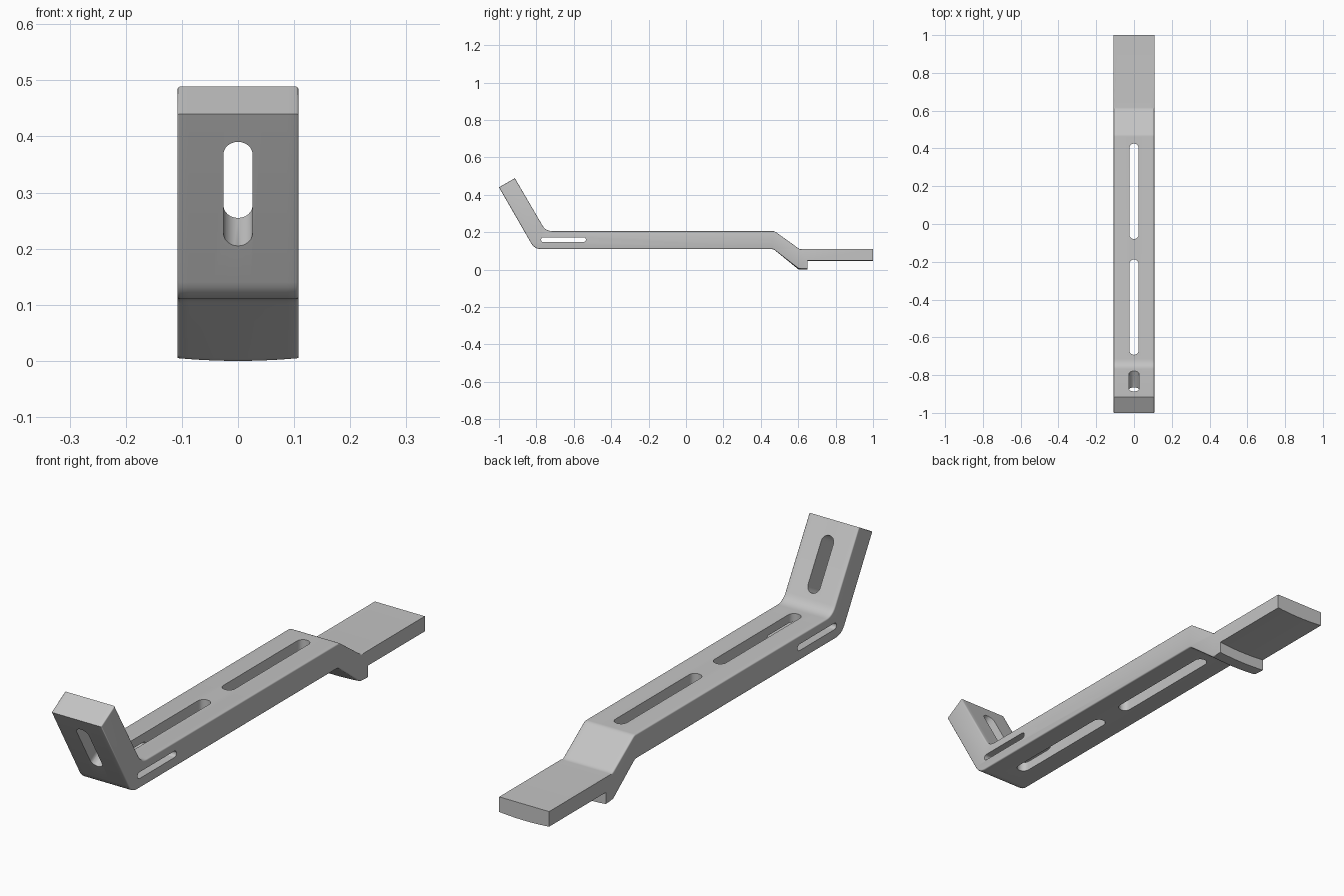
import bpy, bmesh, math
from mathutils import Vector, Matrix

cube = bpy.data.objects.get("Cube")
if cube:
    bpy.data.objects.remove(cube, do_unlink=True)

HALF = 0.108  # half width of the strap

grey = bpy.data.materials.new("satin grey")
grey.use_nodes = True
colour = (0.55, 0.55, 0.55, 1)
grey.diffuse_color = colour
grey.node_tree.nodes["Principled BSDF"].inputs["Base Color"].default_value = colour


def make_object(name, bm):
    bmesh.ops.recalc_face_normals(bm, faces=bm.faces)
    mesh = bpy.data.meshes.new(name)
    bm.to_mesh(mesh)
    bm.free()
    mesh.materials.append(grey)
    obj = bpy.data.objects.new(name, mesh)
    bpy.context.collection.objects.link(obj)
    return obj


def rounded(points, steps=6):
    """Replace each corner (y, z, tangent length) by a fillet arc."""
    out = []
    for i, (y, z, t) in enumerate(points):
        p = Vector((y, z))
        if not t:
            out.append(p)
            continue
        a = p + (Vector(points[i - 1][:2]) - p).normalized() * t
        b = p + (Vector(points[(i + 1) % len(points)][:2]) - p).normalized() * t
        for k in range(steps + 1):
            s = k / steps
            out.append(a * (1 - s) ** 2 + p * 2 * s * (1 - s) + b * s * s)
    return out


def extrude(bm, points, vec):
    face = bm.faces.new([bm.verts.new(p) for p in points])
    new = bmesh.ops.extrude_face_region(bm, geom=[face], use_keep_orig=True)["geom"]
    bmesh.ops.translate(bm, vec=vec, verts=[v for v in new if isinstance(v, bmesh.types.BMVert)])


def slot_cutter(length, radius, depth, matrix, steps=12):
    """Stadium prism: long along local y, cutting along local z."""
    points = []
    for side in (1, -1):
        for k in range(steps + 1):
            a = math.pi * k / steps
            points.append((side * radius * math.cos(a),
                           side * (length / 2 - radius + radius * math.sin(a)), -depth / 2))
    bm = bmesh.new()
    extrude(bm, points, (0, 0, depth))
    bm.transform(matrix)
    return make_object("slot_cutter", bm)


# Side profile (y, z, fillet): raised arm, bar, step down, foot lip and tail
profile = rounded([
    (-1, 0.44, 0), (-0.81, 0.11, 0.035), (0.467, 0.11, 0.012), (0.603, 0.005, 0.008),
    (0.65, 0.005, 0), (0.65, 0.05, 0), (1, 0.05, 0), (1, 0.109, 0),
    (0.608, 0.109, 0.01), (0.473, 0.206, 0.01), (-0.75, 0.206, 0.035), (-0.915, 0.489, 0),
])
bm = bmesh.new()
extrude(bm, [(-HALF, p.x, p.y) for p in profile], (2 * HALF, 0, 0))

# Softened long side edges
rims = [e for e in bm.edges
        if abs(e.verts[0].co.x - e.verts[1].co.x) < 1e-5
        and max(v.co.y for v in e.verts) < 0.64]
bmesh.ops.bevel(bm, geom=rims, offset=0.005, segments=3, profile=0.5, affect='EDGES')

# Slightly bowed underside of the foot and tail
for i in range(-4, 5):
    bmesh.ops.bisect_plane(bm, geom=bm.verts[:] + bm.edges[:] + bm.faces[:],
                           plane_co=(i * 0.022, 0, 0), plane_no=(1, 0, 0))
for v in bm.verts:
    if v.co.y > 0.59 and v.co.z < 0.06:
        v.co.z -= 0.005 * (1 - (v.co.x / HALF) ** 2)
bracket = make_object("bent_strap_bracket", bm)

# Slots: two through the bar, one through the arm, one across the side
cutters = [
    slot_cutter(0.505, 0.025, 0.3, Matrix.Translation((0, 0.173, 0.158))),
    slot_cutter(0.505, 0.025, 0.3, Matrix.Translation((0, -0.44, 0.158))),
    slot_cutter(0.214, 0.026, 0.25, Matrix.Translation((0, -0.876, 0.322))
                @ Matrix.Rotation(math.radians(-60), 4, 'X')),
    slot_cutter(0.24, 0.0125, 0.4, Matrix.Translation((0, -0.655, 0.16))
                @ Matrix.Rotation(math.radians(90), 4, 'Y')),
]
bpy.ops.object.select_all(action='DESELECT')
bracket.select_set(True)
bpy.context.view_layer.objects.active = bracket
for cutter in cutters:
    cutter.hide_render = True
    mod = bracket.modifiers.new("slot", 'BOOLEAN')
    mod.operation = 'DIFFERENCE'
    mod.solver = 'EXACT'
    mod.object = cutter
    bpy.ops.object.modifier_apply(modifier=mod.name)
    bpy.data.objects.remove(cutter, do_unlink=True)

bpy.ops.object.shade_smooth_by_angle(angle=math.radians(32))
